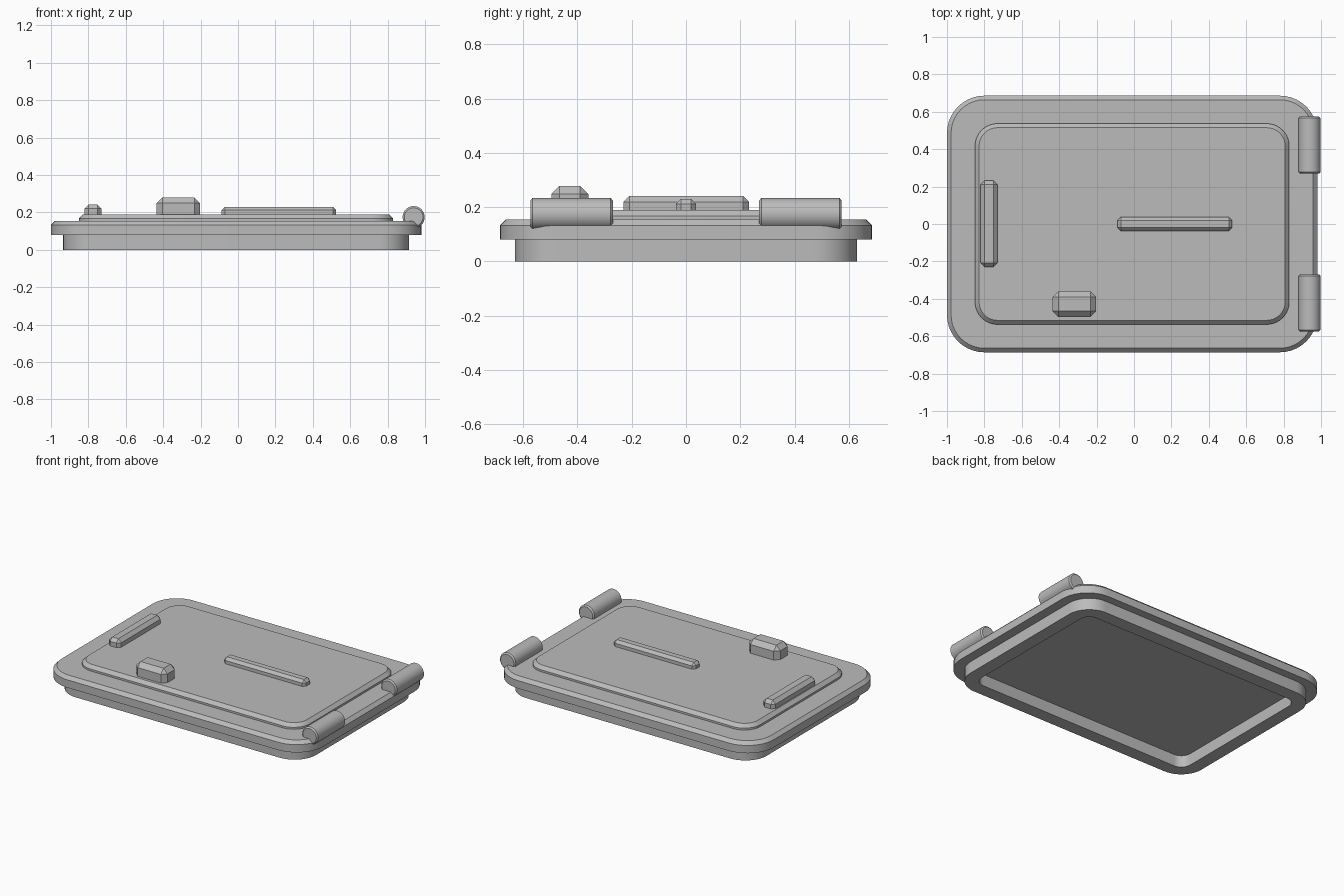
import bpy, bmesh, math

cube = bpy.data.objects.get("Cube")
if cube:
    bpy.data.objects.remove(cube, do_unlink=True)

grey = bpy.data.materials.new("plain_grey")
grey.use_nodes = True
GREY = (0.5, 0.5, 0.5, 1)
grey.diffuse_color = GREY
grey.node_tree.nodes["Principled BSDF"].inputs["Base Color"].default_value = GREY


def finish(name, bm):
    """Turn a bmesh into a grey object with smooth curves and sharp edges."""
    bmesh.ops.recalc_face_normals(bm, faces=bm.faces)
    mesh = bpy.data.meshes.new(name)
    bm.to_mesh(mesh)
    bm.free()
    mesh.materials.append(grey)
    obj = bpy.data.objects.new(name, mesh)
    bpy.context.collection.objects.link(obj)
    bpy.ops.object.select_all(action="DESELECT")
    obj.select_set(True)
    bpy.context.view_layer.objects.active = obj
    bpy.ops.object.shade_smooth_by_angle(angle=math.radians(30))
    return obj


def rounded_loop(bm, cx, hx, hy, radius, z, steps=10):
    """Ring of vertices around a rounded rectangle."""
    loop = []
    for quarter, (sx, sy) in enumerate([(1, 1), (-1, 1), (-1, -1), (1, -1)]):
        for i in range(steps + 1):
            a = (quarter + i / steps) * math.pi / 2
            loop.append(bm.verts.new((cx + sx * (hx - radius) + radius * math.cos(a),
                                      sy * (hy - radius) + radius * math.sin(a), z)))
    return loop


def rounded_part(name, cx, hx, hy, radius, profile, hollow=False):
    """Sweep (inset, height) steps round a rounded rectangle."""
    bm = bmesh.new()
    loops = [rounded_loop(bm, cx, hx - d, hy - d, radius - d, z) for d, z in profile]
    pairs = list(zip(loops, loops[1:]))
    if hollow:
        pairs.append((loops[-1], loops[0]))
    else:
        bm.faces.new(loops[0])
        bm.faces.new(loops[-1])
    for low, high in pairs:
        for i in range(len(low)):
            j = (i + 1) % len(low)
            bm.faces.new((low[i], low[j], high[j], high[i]))
    return finish(name, bm)


def chamfered_box(name, x, y, z, chamfer):
    """Box between the given limits with every edge cut flat."""
    bm = bmesh.new()
    bmesh.ops.create_cube(bm, size=1)
    for v in bm.verts:
        v.co = [(lo + hi) / 2 + c * (hi - lo) for c, (lo, hi) in zip(v.co, (x, y, z))]
    bmesh.ops.bevel(bm, geom=bm.edges[:], offset=chamfer, segments=1,
                    profile=0.5, affect="EDGES")
    return finish(name, bm)


def hinge(name, cy):
    """Barrel along y with slightly chamfered ends."""
    bm = bmesh.new()
    loops = []
    for dy, r in ((-0.152, 0.05), (-0.144, 0.059), (0.144, 0.059), (0.152, 0.05)):
        loops.append([bm.verts.new((0.939 + r * math.cos(a), cy + dy, 0.175 + r * math.sin(a)))
                      for a in (math.tau * i / 32 for i in range(32))])
    bm.faces.new(loops[0])
    bm.faces.new(loops[-1])
    for p, q in zip(loops, loops[1:]):
        for i in range(len(p)):
            j = (i + 1) % len(p)
            bm.faces.new((p[i], p[j], q[j], q[i]))
    return finish(name, bm)


# Hatch plate, raised panel and hollow lower rim
rounded_part("hatch_plate", -0.01, 0.99, 0.686, 0.2,
             [(0, 0.08), (0, 0.133), (0.022, 0.155)])
rounded_part("raised_panel", -0.01, 0.84, 0.537, 0.12,
             [(0, 0.14), (0, 0.168), (0.022, 0.19)])
rounded_part("lower_rim", -0.01, 0.925, 0.631, 0.16,
             [(0, 0.09), (0, 0), (0.09, 0), (0.09, 0.09)], hollow=True)

# Fittings on top
chamfered_box("pull_handle", (-0.82, -0.73), (-0.23, 0.232), (0.15, 0.242), 0.022)
chamfered_box("centre_bar", (-0.088, 0.525), (-0.037, 0.037), (0.15, 0.23), 0.018)
chamfered_box("latch_block", (-0.435, -0.202), (-0.496, -0.36), (0.14, 0.279), 0.03)

# Hinge barrels
for side, sign in (("front", -1), ("back", 1)):
    hinge(side + "_hinge", sign * 0.422)
